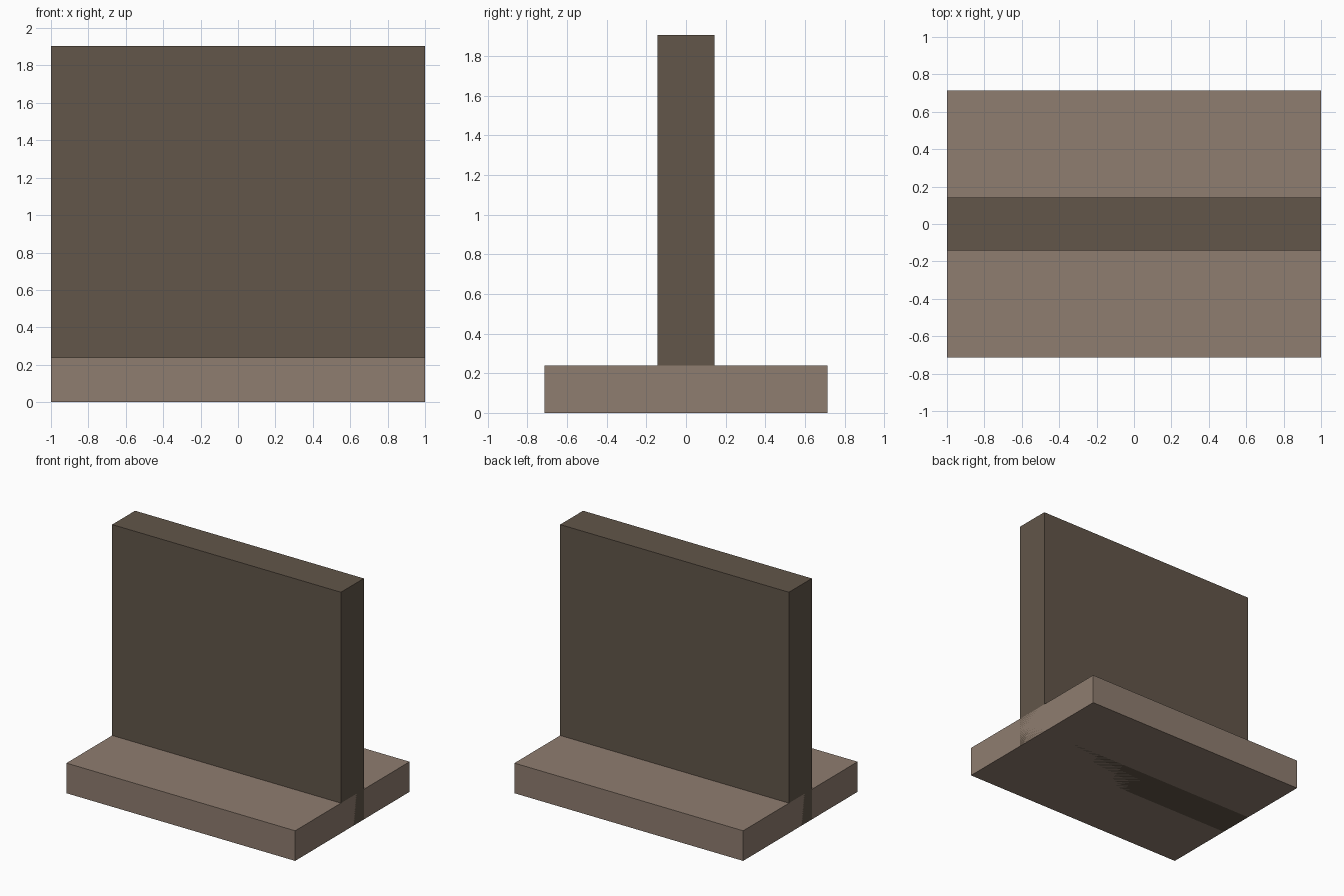
import bpy

if "Cube" in bpy.data.objects:
    bpy.data.objects.remove(bpy.data.objects["Cube"])


def material(name, rgb):
    mat = bpy.data.materials.new(name)
    mat.diffuse_color = (*rgb, 1)
    mat.use_nodes = True
    mat.node_tree.nodes["Principled BSDF"].inputs["Base Color"].default_value = mat.diffuse_color
    return mat


def box(name, size, mat):
    """Axis-aligned box centred on x and y, standing on z = 0."""
    bpy.ops.mesh.primitive_cube_add(size=1, location=(0, 0, size[2] / 2))
    obj = bpy.context.object
    obj.name = name
    obj.scale = size
    bpy.ops.object.transform_apply(location=True, rotation=False, scale=True)
    obj.data.materials.append(mat)
    return obj


# Wide footing slab
box("base_slab", (2.0, 1.429, 0.238), material("light_brown", (0.275, 0.205, 0.16)))

# Upright wall running through the slab down to the ground
box("upright_wall", (2.0, 0.286, 1.905), material("dark_brown", (0.122, 0.093, 0.067)))
